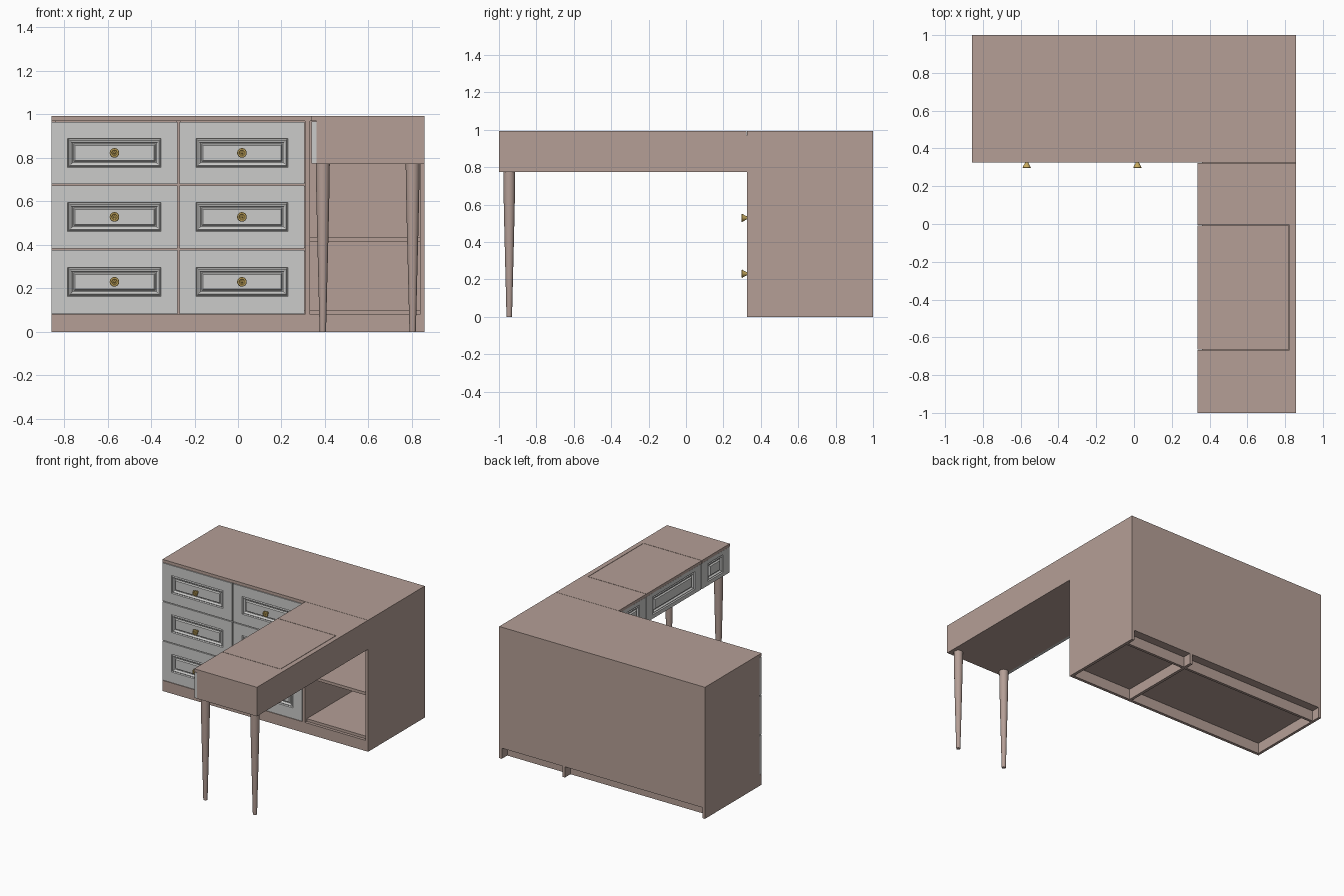
import bpy, bmesh, math
from mathutils import Matrix

if "Cube" in bpy.data.objects:
    bpy.data.objects.remove(bpy.data.objects["Cube"])


def material(name, rgb):
    m = bpy.data.materials.new(name)
    m.diffuse_color = (*rgb, 1)
    m.use_nodes = True
    m.node_tree.nodes["Principled BSDF"].inputs["Base Color"].default_value = m.diffuse_color
    return m


WOOD = material("taupe_wood", (0.46, 0.345, 0.305))
GREY = material("light_grey_paint", (0.60, 0.60, 0.59))
BRASS = material("brass", (0.56, 0.39, 0.11))


def add_object(name, bm, mat):
    bmesh.ops.recalc_face_normals(bm, faces=bm.faces)
    me = bpy.data.meshes.new(name)
    bm.to_mesh(me)
    bm.free()
    me.materials.append(mat)
    ob = bpy.data.objects.new(name, me)
    bpy.context.collection.objects.link(ob)
    return ob


def box(name, x0, x1, y0, y1, z0, z1, mat=WOOD):
    bm = bmesh.new()
    bmesh.ops.create_cube(bm, size=1)
    for v in bm.verts:
        v.co = ((x0, x1)[v.co.x > 0], (y0, y1)[v.co.y > 0], (z0, z1)[v.co.z > 0])
    return add_object(name, bm, mat)


def drawer_front(name, width, height, place):
    """Board facing -y with a moulded frame and a raised inner panel."""
    bm = bmesh.new()
    hw, hh = width / 2, height / 2
    a, b = hw - 0.075, 0.067          # half size of the moulded frame
    steps = [(hw, hh, 0.022), (hw, hh, 0), (a, b, 0), (a - .004, b - .004, .009),
             (a - .010, b - .010, .002), (a - .016, b - .016, .004),
             (a - .022, b - .022, .012), (a - .027, b - .027, .012),
             (a - .033, b - .033, .003)]
    loops = [[bm.verts.new((sx * w, d, sz * h))
              for sx, sz in ((-1, -1), (1, -1), (1, 1), (-1, 1))] for w, h, d in steps]
    for p, q in zip(loops, loops[1:]):
        for i in range(4):
            j = (i + 1) % 4
            bm.faces.new((p[i], p[j], q[j], q[i]))
    bm.faces.new(loops[0])
    bm.faces.new(loops[-1])
    ob = add_object(name, bm, GREY)
    ob.matrix_world = place
    return ob


def lathe(name, profile, place, mat, sides=24):
    """Turned part around z from (radius, height) pairs."""
    bm = bmesh.new()
    rings = [[bm.verts.new((r * math.cos(2 * math.pi * i / sides),
                            r * math.sin(2 * math.pi * i / sides), z))
              for i in range(sides)] for r, z in profile]
    for p, q in zip(rings, rings[1:]):
        for i in range(sides):
            j = (i + 1) % sides
            bm.faces.new((p[i], p[j], q[j], q[i]))
    bm.faces.new(rings[0])
    bm.faces.new(rings[-1])
    ob = add_object(name, bm, mat)
    ob.matrix_world = place
    bpy.ops.object.select_all(action='DESELECT')
    ob.select_set(True)
    bpy.context.view_layer.objects.active = ob
    bpy.ops.object.shade_smooth_by_angle(angle=math.radians(30))
    return ob


L, R, F, B = -0.858, 0.858, 0.325, 1.0      # cabinet extents

# Cabinet carcass
box("cabinet_top", L, R, F, B, 0.97, 0.992)
box("left_side", L, L + .02, F + .022, B, 0, 0.97)
box("right_side", R - .022, R, F, B, 0, 0.97)
box("divider", 0.309, 0.331, F, B, 0, 0.97)
box("back_panel", L + .02, R - .022, B - .015, B, 0.08, 0.97)
box("bottom_panel", L + .02, R - .022, F + .022, B - .015, 0.08, 0.10)
box("shelf", 0.331, R - .022, F + .01, B - .015, 0.415, 0.437)
for name, x0, x1 in (("drawer", L, 0.309), ("shelf", 0.331, R - .022)):
    box(name + "_plinth", x0, x1, F, F + .022, 0, 0.08)
    box(name + "_back_rail", max(x0, L + .02), x1, B - .085, B - .065, 0, 0.08)
box("drawer_bay_divider", -0.285, -0.262, F + .022, B - .015, 0.10, 0.97)
for z in (0.38, 0.677):
    box("drawer_rail", L + .02, 0.309, F + .022, F + .10, z - .011, z + .011)

# Cabinet drawers with flared knobs
for x0, x1 in ((L, -0.278), (-0.269, 0.305)):
    for z0, z1 in ((0.083, 0.377), (0.383, 0.674), (0.680, 0.966)):
        x, z = (x0 + x1) / 2, (z0 + z1) / 2
        drawer_front("drawer_front", x1 - x0, z1 - z0, Matrix.Translation((x, F, z)))
        lathe("knob", [(.008, -.004), (.010, .004), (.022, .025), (.020, .029),
                       (.013, .029), (.011, .026), (.006, .026), (.004, .029)],
              Matrix.Translation((x, F, z)) @ Matrix.Rotation(math.pi / 2, 4, 'X'), BRASS)

# Desk wing: body, top pieces around a lid, and thin gaps between them
DX0, DX1, DY0 = 0.335, R, -1.0
LY0, LY1, LX1, G = -0.665, -0.008, 0.82, 0.003
box("desk_body", DX0 + .025, DX1, DY0, F, 0.773, 0.97)
box("desk_top_front", DX0, DX1, DY0, LY0 - G, 0.97, 0.992)
box("desk_top_rear", DX0, DX1, LY1 + G, F - .002, 0.97, 0.992)
box("desk_top_side", LX1 + G, DX1, LY0 - G, LY1 + G, 0.97, 0.992)
box("desk_lid", DX0, LX1, LY0, LY1, 0.97, 0.992)

# Desk drawers face the inner side
turn = Matrix.Rotation(-math.pi / 2, 4, 'Z')
for y0, y1 in ((DY0, LY0 - G), (LY0 + G, LY1 - G), (LY1 + G, F - .003)):
    drawer_front("desk_drawer_front", y1 - y0, 0.193,
                 Matrix.Translation((DX0 + .003, (y0 + y1) / 2, 0.8705)) @ turn)

# Tapered legs
for x in (0.39, 0.803):
    lathe("desk_leg", [(.014, 0), (.015, .012), (.026, .45), (.031, .68), (.032, .775)],
          Matrix.Translation((x, -0.945, 0)), WOOD)
